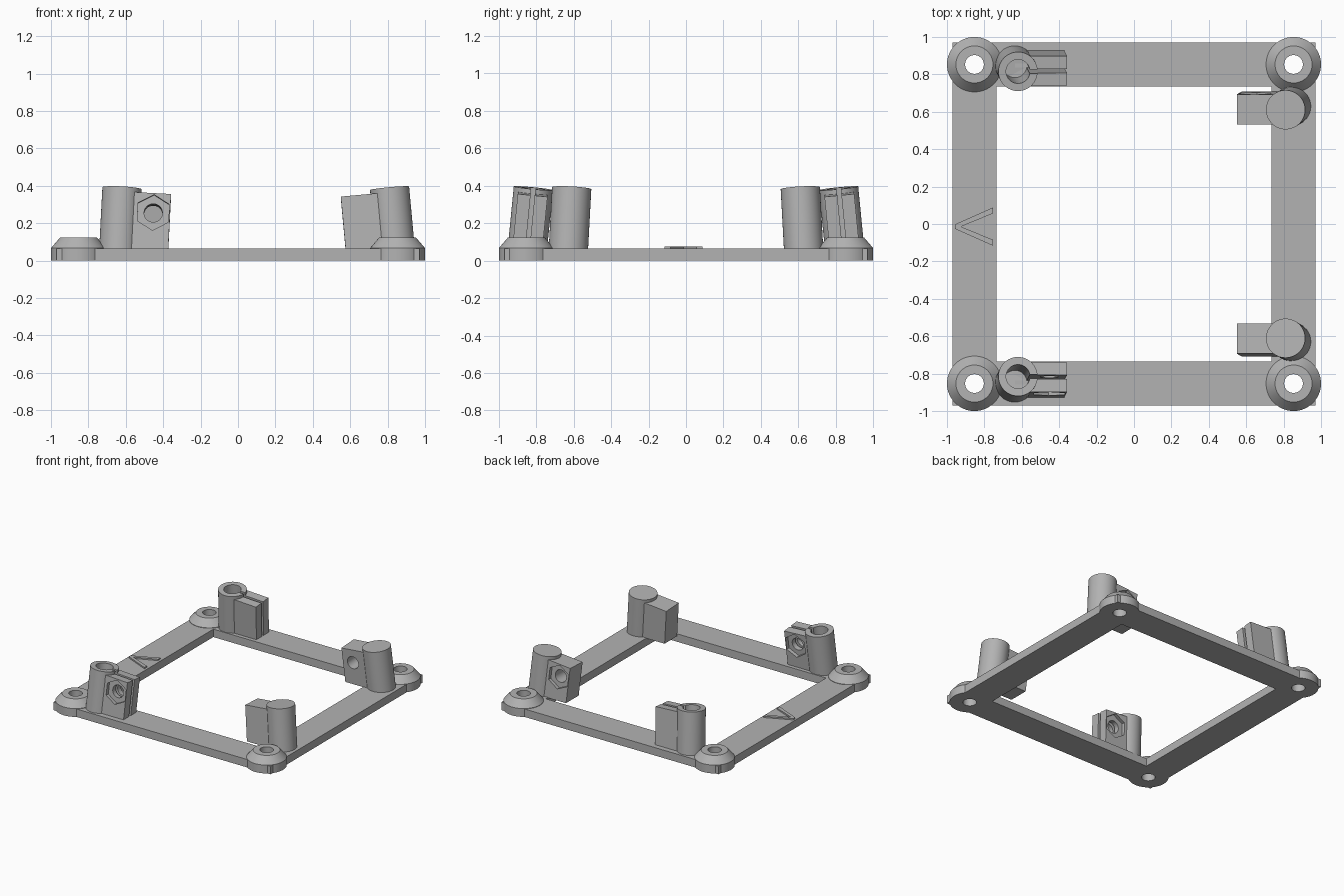
import bpy, bmesh
from math import pi
from mathutils import Matrix, Vector

cube = bpy.data.objects.get("Cube")
if cube:
    bpy.data.objects.remove(cube, do_unlink=True)

grey = bpy.data.materials.new("matte grey")
grey.use_nodes = True
grey.diffuse_color = (0.45, 0.45, 0.45, 1)
grey.node_tree.nodes["Principled BSDF"].inputs["Base Color"].default_value = (0.45, 0.45, 0.45, 1)

RAIL_TOP = 0.064
I = Matrix.Identity(4)


def make(name, bm, matrix=I):
    bm.transform(matrix)
    bmesh.ops.recalc_face_normals(bm, faces=bm.faces)
    mesh = bpy.data.meshes.new(name)
    bm.to_mesh(mesh)
    bm.free()
    mesh.materials.append(grey)
    obj = bpy.data.objects.new(name, mesh)
    bpy.context.collection.objects.link(obj)
    return obj


def box(name, lo, hi, matrix=I):
    lo, hi = Vector(lo), Vector(hi)
    bm = bmesh.new()
    bmesh.ops.create_cube(bm, size=1)
    fit = Matrix.Translation((lo + hi) / 2) @ Matrix.Diagonal((*(hi - lo), 1))
    return make(name, bm, matrix @ fit)


def rod(name, r, z0, z1, matrix=I, r2=None, sides=64):
    bm = bmesh.new()
    bmesh.ops.create_cone(bm, cap_ends=True, segments=sides, radius1=r,
                          radius2=r if r2 is None else r2, depth=z1 - z0)
    return make(name, bm, matrix @ Matrix.Translation((0, 0, (z0 + z1) / 2)))


def prism(name, points, z0, z1):
    bm = bmesh.new()
    face = bm.faces.new([bm.verts.new((x, y, z0)) for x, y in points])
    top = bmesh.ops.extrude_face_region(bm, geom=[face])
    verts = [v for v in top["geom"] if isinstance(v, bmesh.types.BMVert)]
    bmesh.ops.translate(bm, verts=verts, vec=(0, 0, z1 - z0))
    return make(name, bm)


def combine(target, tool, operation="DIFFERENCE"):
    mod = target.modifiers.new("cut", "BOOLEAN")
    mod.operation, mod.solver, mod.object = operation, "EXACT", tool
    bpy.context.view_layer.objects.active = target
    bpy.ops.object.modifier_apply(modifier=mod.name)
    bpy.data.objects.remove(tool, do_unlink=True)


def smooth(obj):
    bpy.ops.object.select_all(action="DESELECT")
    obj.select_set(True)
    bpy.context.view_layer.objects.active = obj
    bpy.ops.object.shade_smooth_by_angle(angle=pi / 7)


# Square frame with an open middle
frame = box("frame", (-0.97, -0.97, 0), (0.97, 0.97, RAIL_TOP))
combine(frame, box("opening", (-0.736, -0.736, -0.1), (0.736, 0.736, 0.2)))

# Corner bosses: round foot, sloped collar, drilled through
for sx in (-1, 1):
    for sy in (-1, 1):
        at = Matrix.Translation((sx * 0.853, sy * 0.853, 0))
        bm = bmesh.new()
        rings = []
        for r, z in ((0.147, 0), (0.147, RAIL_TOP + 0.003), (0.099, 0.123)):
            ring = bmesh.ops.create_circle(bm, segments=64, radius=r,
                                           matrix=Matrix.Translation((0, 0, z)))["verts"]
            rings.append(ring)
        for low, high in zip(rings, rings[1:]):
            for i in range(64):
                j = (i + 1) % 64
                bm.faces.new((low[i], low[j], high[j], high[i]))
        bm.faces.new(rings[0])
        bm.faces.new(rings[-1])
        combine(frame, make("boss", bm, at), "UNION")
        combine(frame, rod("screw_hole", 0.05, -0.1, 0.3, at))
smooth(frame)


# Leaning split tube with two bolted tabs; local x points along the tabs
def clamp(name, base, lean, tab_dir):
    z = Vector(lean).normalized()
    x = Vector((tab_dir, 0, 0))
    x = (x - z * x.dot(z)).normalized()
    y = z.cross(x)
    m = Matrix.Translation(base) @ Matrix((x, y, z)).transposed().to_4x4()
    body = rod(name, 0.105, -0.06, 0.325, m)
    combine(body, box("tabs", (0.02, -0.08, -0.06), (0.264, 0.08, 0.3), m), "UNION")
    combine(body, rod("bore", 0.064, 0.004, 0.5, m))
    combine(body, box("slit", (0, -0.011, -0.2), (0.4, 0.011, 0.5), m))
    bolt = m @ Matrix.Translation((0.174, 0, 0.196)) @ Matrix.Rotation(pi / 2, 4, "X")
    combine(body, rod("bolt_hole", 0.049, -0.3, 0.3, bolt))
    # Hexagonal nut pockets, one corner up, on both outer faces
    for side in (-1, 1):
        ends = sorted((side * 0.052, side * 0.2))
        combine(body, rod("nut_pocket", 0.096, *ends, bolt, sides=6))
    combine(body, box("floor_cut", (-2, -2, -1), (2, 2, RAIL_TOP - 0.003)))
    smooth(body)


for sy, where in ((-1, "front"), (1, "back")):
    clamp(f"{where}_right_clamp", (-0.637, sy * 0.847, RAIL_TOP),
          (0.052, -sy * 0.098, 1), 1)
    clamp(f"{where}_left_clamp", (0.84, sy * 0.628, RAIL_TOP),
          (-0.092, -sy * 0.054, 1), -1)

# Raised direction chevron on one rail
tip_y, half, inner = -0.014, 0.102, 0.07
prism("direction_chevron",
      [(-0.957, tip_y + 0.012), (-0.755, tip_y + half), (-0.755, tip_y + inner),
       (-0.925, tip_y), (-0.755, tip_y - inner), (-0.755, tip_y - half),
       (-0.957, tip_y - 0.012)], RAIL_TOP - 0.01, RAIL_TOP + 0.011)
